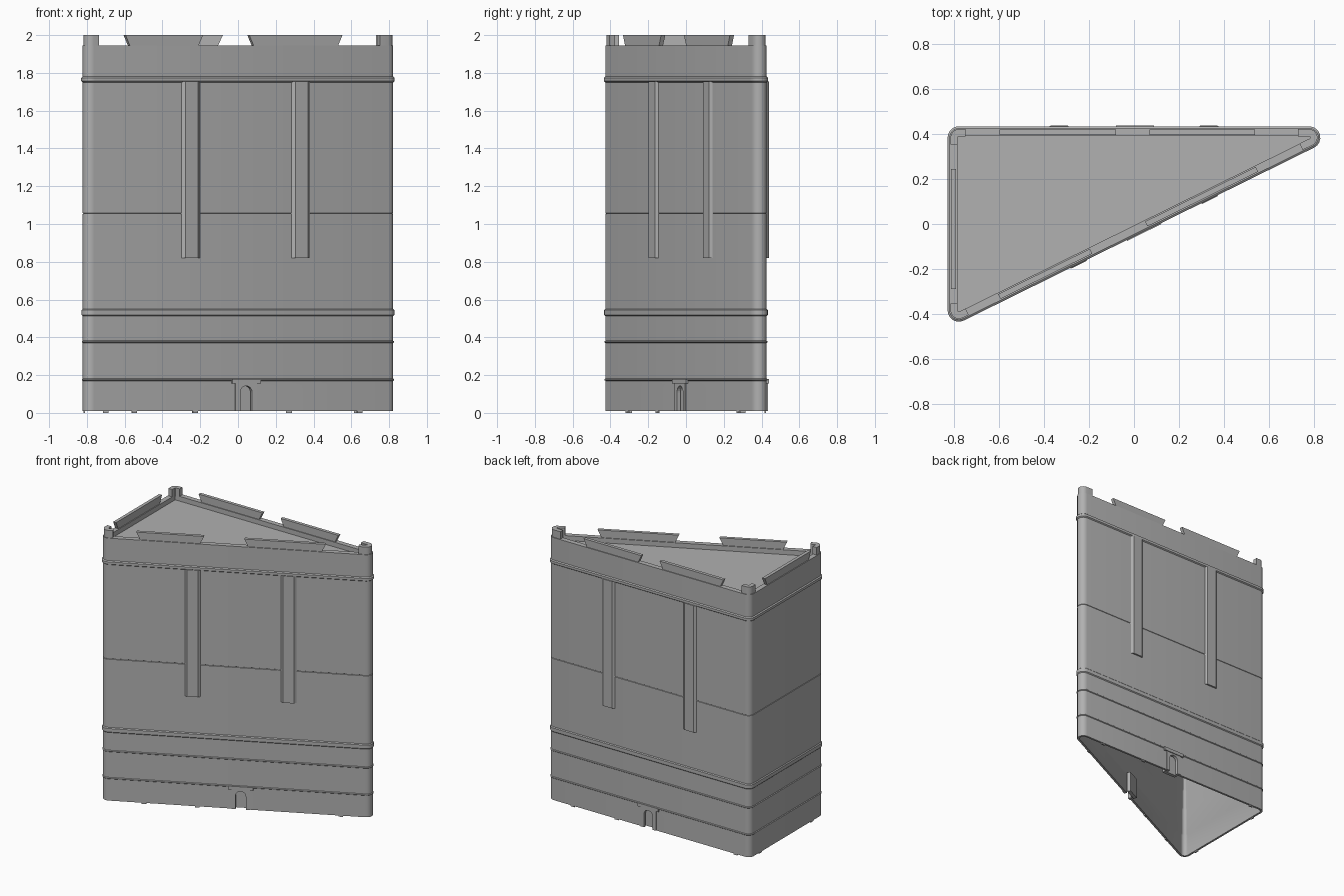
import bpy, bmesh, math
from mathutils import Vector, Matrix

if "Cube" in bpy.data.objects:
    bpy.data.objects.remove(bpy.data.objects["Cube"])

grey = bpy.data.materials.new("plain_grey")
grey.use_nodes = True
colour = (0.44, 0.44, 0.44, 1)
grey.diffuse_color = colour
grey.node_tree.nodes["Principled BSDF"].inputs["Base Color"].default_value = colour

# Core triangle: corner centres, counter-clockwise
CORNERS = [Vector((-0.78, -0.385)), Vector((0.78, 0.385)), Vector((-0.78, 0.385))]
SLANT, BACK, SIDE = range(3)
R = 0.042
BOTTOM, RIM, DECK, TOP = 0.01, 1.945, 1.91, 2.0


def edge(i):
    a, b = CORNERS[i], CORNERS[(i + 1) % 3]
    d = (b - a).normalized()
    return (a + b) / 2, d, Vector((d.y, -d.x))


def arc(i, r, steps=8):
    """Rounded corner i at distance r from its centre."""
    n0, n1 = edge(i - 1 if i else 2)[2], edge(i)[2]
    a0 = math.atan2(n0.y, n0.x)
    turn = (math.atan2(n1.y, n1.x) - a0) % math.tau
    return [CORNERS[i] + r * Vector((math.cos(a0 + turn * k / steps),
                                     math.sin(a0 + turn * k / steps)))
            for k in range(steps + 1)]


def finish(name, bm, smooth=False):
    bmesh.ops.recalc_face_normals(bm, faces=bm.faces)
    me = bpy.data.meshes.new(name)
    bm.to_mesh(me)
    bm.free()
    me.materials.append(grey)
    ob = bpy.data.objects.new(name, me)
    bpy.context.collection.objects.link(ob)
    if smooth:
        bpy.ops.object.select_all(action='DESELECT')
        ob.select_set(True)
        bpy.context.view_layer.objects.active = ob
        bpy.ops.object.shade_smooth_by_angle(angle=math.radians(30))
    return ob


def stack(name, loops, smooth=False):
    """Skin a list of 3D loops and cap both ends."""
    bm = bmesh.new()
    rings = [[bm.verts.new(p) for p in loop] for loop in loops]
    for lo, hi in zip(rings, rings[1:]):
        for k in range(len(lo)):
            j = (k + 1) % len(lo)
            bm.faces.new((lo[k], lo[j], hi[j], hi[k]))
    bm.faces.new(rings[0])
    bm.faces.new(rings[-1])
    return finish(name, bm, smooth)


def on_wall(name, wall, u, pts, d0, d1, taper=1.0, smooth=False):
    """Extrude an outline (along, height) out of a wall, between two depths."""
    mid, d, n = edge(wall)
    base = mid + d * u + n * R

    def loop(depth, s):
        return [(*(base + d * (x * s) + n * depth), z) for x, z in pts]
    return stack(name, [loop(d0, 1), loop(d1, taper)], smooth)


def rect(w, z0, z1, w_top=None):
    t = w if w_top is None else w_top
    return [(-w / 2, z0), (w / 2, z0), (t / 2, z1), (-t / 2, z1)]


def arch(w, z0, top, steps=12):
    r = w / 2
    return [(-r, z0), (r, z0)] + [(r * math.cos(math.pi * k / steps),
                                   top - r + r * math.sin(math.pi * k / steps))
                                  for k in range(steps + 1)]


def ridge(z0, z1, out):
    s = min(0.006, (z1 - z0) / 3)
    return [(R, z0), (R + out, z0 + s), (R + out, z1 - s), (R, z1)]


# Hollow shell: inside up from the ceiling, round the foot, over the rim, to the deck
inner = 0.012
section = [(inner, DECK - 0.03), (inner, 0.53), (inner + 0.005, 0.515),
           (inner + 0.005, 0.385), (inner + 0.01, 0.37), (inner + 0.01, 0.18),
           (inner + 0.015, 0.17), (inner + 0.015, BOTTOM), (R, BOTTOM)]
section += ridge(0.17, 0.182, 0.005) + ridge(0.37, 0.382, 0.005)
section += ridge(0.512, 0.55, 0.006)
section += [(R, 1.052), (R - 0.003, 1.054), (R - 0.003, 1.056), (R, 1.058)]
section += ridge(1.75, 1.78, 0.008)
section += [(R, RIM), (0.006, RIM), (0.006, DECK)]
shell = stack("wall_shell", [[(*p, z) for i in range(3) for p in arc(i, r)]
                             for r, z in section], smooth=True)


def cut(target, cutter):
    mod = target.modifiers.new("cut", 'BOOLEAN')
    mod.operation, mod.solver, mod.object = 'DIFFERENCE', 'EXACT', cutter
    bpy.context.view_layer.objects.active = target
    bpy.ops.object.modifier_apply(modifier=mod.name)


# Arched doorways with frame, lintel and a shallow niche behind
for wall, u, label in ((SLANT, 0.025, "front"), (BACK, -0.005, "back")):
    frame = on_wall(label + "_door_frame", wall, u, rect(0.125, BOTTOM, 0.165), -0.004, 0.006)
    cutter = on_wall("door_cutter", wall, u, arch(0.07, -0.05, 0.143), -0.04, 0.05)
    cutter.hide_render = True
    cut(shell, cutter)
    cut(frame, cutter)
    bpy.data.objects.remove(cutter)
    on_wall(label + "_door_niche", wall, u, rect(0.11, BOTTOM, 0.16), -0.05, -0.025)
    on_wall(label + "_door_lintel", wall, u, rect(0.17, 0.155, 0.18), -0.003, 0.012)

# Vertical battens with chamfered sides
for wall, us in ((SLANT, (-0.3, 0.35)), (BACK, (-0.333, 0.333))):
    for k, u in enumerate(us):
        on_wall(f"batten_{wall}_{k}", wall, u, rect(0.115, 0.82, 1.755), -0.003, 0.012, 0.65)

# Flared tabs along the rim: wall, centre, length
for k, (wall, u, w) in enumerate(((SLANT, -0.453, 0.457), (SLANT, 0.324, 0.55),
                                  (BACK, -0.305, 0.47), (BACK, 0.34, 0.52),
                                  (SIDE, 0.022, 0.535))):
    on_wall(f"rim_tab_{k}", wall, u, rect(w - 0.06, RIM - 0.01, TOP, w), -0.03, -0.006)

# Corner posts hugging each rounded corner
for i, leg in enumerate((0.03, 0.05, 0.03)):
    d_in, d_out = edge(i - 1 if i else 2)[1], edge(i)[1]

    def strip(r):
        a = arc(i, r)
        return [a[0] - d_in * leg] + a + [a[-1] + d_out * leg]
    outline = strip(R - 0.005) + strip(0.005)[::-1]
    stack(f"corner_post_{i}", [[(*p, z) for p in outline] for z in (RIM - 0.01, TOP)], True)

# Small feet under the walls
for wall in (SLANT, BACK, SIDE):
    for u in ((-0.3, 0.3) if wall == SIDE else (-0.63, -0.27, 0.8)):
        on_wall(f"foot_{wall}_{u}", wall, u if abs(u) < 0.75 else 0.7,
                rect(0.03, 0, BOTTOM + 0.005), -0.012, -0.003)
